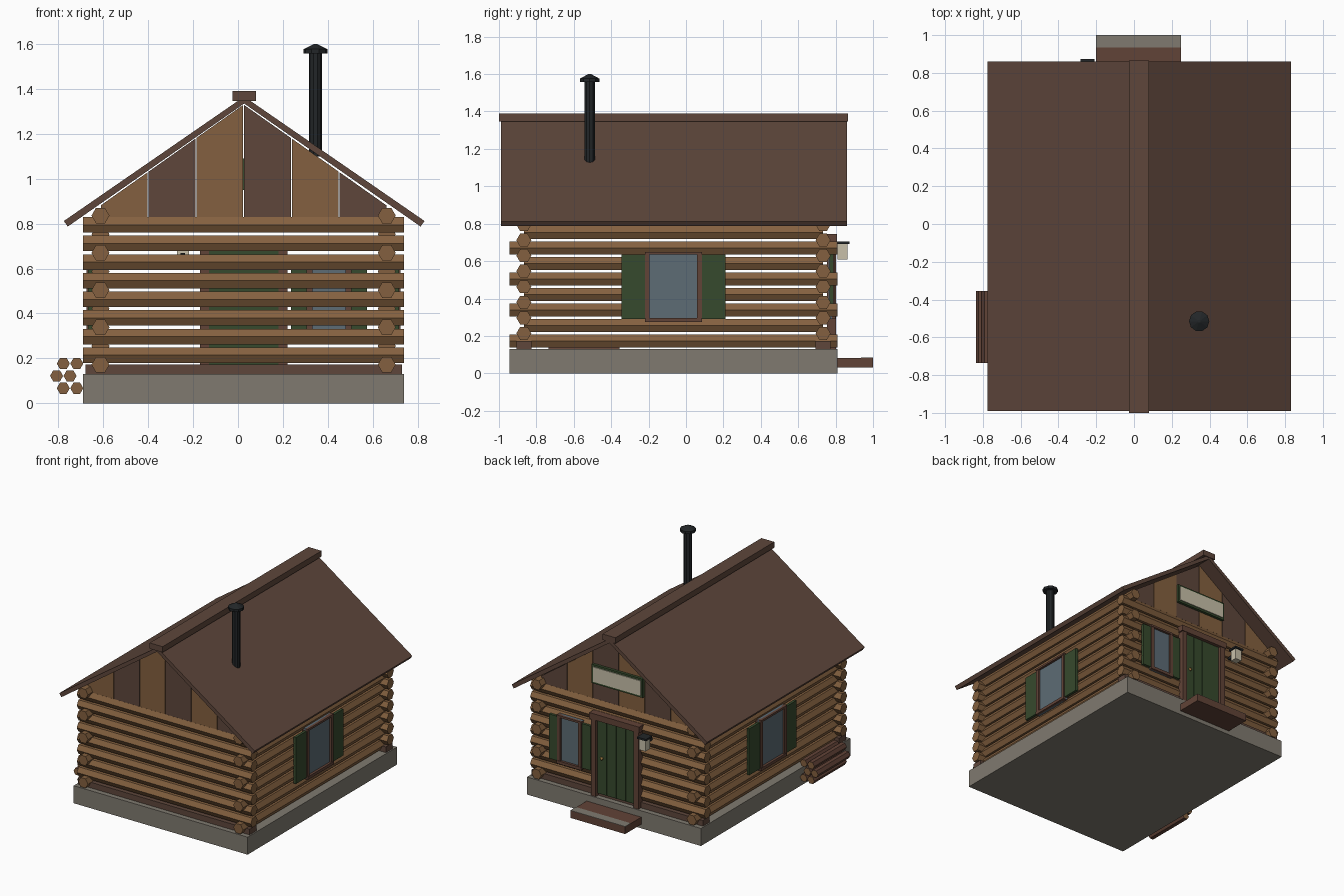
import bpy, bmesh
from math import cos, sin, pi, radians

cube = bpy.data.objects.get("Cube")
if cube:
    bpy.data.objects.remove(cube, do_unlink=True)


def material(name, r, g, b):
    m = bpy.data.materials.new(name)
    m.use_nodes = True
    m.diffuse_color = (r, g, b, 1)
    m.node_tree.nodes["Principled BSDF"].inputs["Base Color"].default_value = (r, g, b, 1)
    return m


LOG = material("log tan", 0.23, 0.118, 0.05)
BROWN = material("dark brown", 0.112, 0.062, 0.044)
TRIM = material("trim brown", 0.12, 0.056, 0.038)
STONE = material("stone grey", 0.215, 0.195, 0.16)
GREEN = material("forest green", 0.037, 0.068, 0.026)
GLASS = material("window blue grey", 0.11, 0.15, 0.178)
BLACK = material("stove black", 0.016, 0.019, 0.021)
CREAM = material("cream", 0.58, 0.53, 0.4)
BRASS = material("brass", 0.4, 0.24, 0.07)

CX, CY = 0.025, -0.067      # centre of the house
WX, WY = 0.6375, 0.80       # wall centre lines
LX, LY = 0.715, 0.877       # log overhang
COURSE = 0.083


def prism(name, pts, axis, lo, hi, *mats):
    """Extrude a 2D outline along an axis."""
    place = {"x": lambda p, t: (t, p[0], p[1]),
             "y": lambda p, t: (p[0], t, p[1]),
             "z": lambda p, t: (p[0], p[1], t)}[axis]
    bm = bmesh.new()
    a = [bm.verts.new(place(p, lo)) for p in pts]
    b = [bm.verts.new(place(p, hi)) for p in pts]
    bm.faces.new(a)
    bm.faces.new(b[::-1])
    for i in range(len(pts)):
        j = (i + 1) % len(pts)
        bm.faces.new((a[i], b[i], b[j], a[j]))
    bmesh.ops.recalc_face_normals(bm, faces=bm.faces[:])
    mesh = bpy.data.meshes.new(name)
    bm.to_mesh(mesh)
    bm.free()
    for m in mats:
        mesh.materials.append(m)
    ob = bpy.data.objects.new(name, mesh)
    bpy.context.collection.objects.link(ob)
    return ob


def box(name, x0, x1, y0, y1, z0, z1, mat):
    return prism(name, [(x0, y0), (x1, y0), (x1, y1), (x0, y1)], "z", z0, z1, mat)


def ring(u, v, r, n=6):
    return [(u + r * cos(2 * pi * i / n), v + r * sin(2 * pi * i / n)) for i in range(n)]


# Foundation and sills
box("foundation", CX - LX, CX + LX, CY - LY, CY + LY, 0, 0.13, STONE)
for s in (-1, 1):
    y = CY + s * WY
    box("sill", CX - 0.705, CX + 0.705, y - 0.04, y + 0.04, 0.13, 0.172, BROWN)

# Log walls: the cross walls sit half a course higher
for s in (-1, 1):
    for i in range(8):
        prism("end_wall_log", ring(CY + s * WY, 0.214 + COURSE * i, 0.04), "x",
              CX - LX, CX + LX, LOG)
    for i in range(9):
        half = LY if i % 2 == 0 else WY
        prism("side_wall_log", ring(CX + s * WX, 0.172 + COURSE * i, 0.04), "y",
              CY - half, CY + half, LOG)

# Gable planks in alternating colours
plank = WX / 3


def gable_z(x):
    return 1.33 - 0.705 * abs(x - CX)


for s in (-1, 1):
    y = CY + s * WY
    for i in range(6):
        x0 = CX - WX + plank * i + 0.002
        x1 = x0 + plank - 0.004
        prism("gable_plank", [(x0, 0.83), (x1, 0.83), (x1, gable_z(x1)), (x0, gable_z(x0))],
              "y", y - 0.02, y + 0.02, BROWN if i % 2 else LOG)

# Roof slabs and ridge cap
RX = 0.0275
for s in (-1, 1):
    prism("roof_slab", [(RX, 1.366), (RX + s * 0.803, 0.812), (RX + s * 0.786, 0.787),
                        (RX, 1.335)], "y", -0.99, 0.86, BROWN)
box("ridge_cap", RX - 0.053, RX + 0.053, -1.0, 0.865, 1.347, 1.39, BROWN)

# Stove pipe with a conical cap
px, py = 0.345, -0.515
prism("stove_pipe", ring(px, py, 0.029, 10), "z", 1.1, 1.56, BLACK)
prism("pipe_cap_rim", ring(px, py, 0.054, 10), "z", 1.557, 1.577, BLACK)
bpy.ops.mesh.primitive_cone_add(vertices=10, radius1=0.054, radius2=0.008, depth=0.024,
                                location=(px, py, 1.588), rotation=(0, 0, radians(18)))
cone = bpy.context.object
cone.name = "pipe_cap"
cone.data.materials.append(BLACK)


def panel(name, wall, u0, u1, z0, z1, d0, d1, mat):
    """Box on a wall; d is the distance outward from the wall centre line."""
    if wall == "back":
        y = CY + WY
        return box(name, u0, u1, y + d0, y + d1, z0, z1, mat)
    s = 1 if wall == "left" else -1
    x = sorted((CX + s * (WX + d0), CX + s * (WX + d1)))
    return box(name, x[0], x[1], u0, u1, z0, z1, mat)


def window(wall, c, half, shutter, z0, z1):
    f = 0.026
    panel("window_glass", wall, c - half, c + half, z0, z1, 0.03, 0.047, GLASS)
    for s in (-1, 1):
        a, b = sorted((c + s * half, c + s * (half - f)))
        panel("window_jamb", wall, a, b, z0, z1, 0.02, 0.062, TRIM)
        a, b = sorted((c + s * half, c + s * (half + shutter)))
        panel("shutter", wall, a, b, z0 + 0.015, z1 - 0.015, 0.035, 0.055, GREEN)
    panel("window_sill", wall, c - half, c + half, z0, z0 + 0.022, 0.02, 0.065, TRIM)
    panel("window_head", wall, c - half, c + half, z1 - 0.015, z1, 0.02, 0.065, TRIM)


window("left", CY, 0.153, 0.125, 0.275, 0.65)
window("right", CY, 0.153, 0.125, 0.275, 0.65)
window("back", 0.405, 0.1, 0.07, 0.29, 0.65)

# Plank door, frame and knob
for i in range(4):
    x = CX - 0.155 + 0.0775 * i
    panel("door_plank", "back", x + 0.002, x + 0.0755, 0.15, 0.70, 0.03, 0.05, GREEN)
panel("door_backing", "back", CX - 0.155, CX + 0.155, 0.15, 0.70, 0.02, 0.04, GREEN)
for s in (-1, 1):
    x = CX + s * 0.175
    panel("door_post", "back", x - 0.02, x + 0.02, 0.13, 0.70, 0.02, 0.07, TRIM)
panel("door_lintel", "back", CX - 0.205, CX + 0.205, 0.70, 0.745, 0.02, 0.075, TRIM)
bpy.ops.mesh.primitive_uv_sphere_add(segments=8, ring_count=6, radius=0.012,
                                     location=(0.14, CY + WY + 0.058, 0.42))
bpy.context.object.name = "door_knob"
bpy.context.object.data.materials.append(BRASS)

# Door step with a stone front edge on top
box("door_step", -0.2, 0.25, 0.81, 1.0, 0.03, 0.083, TRIM)
box("step_edge", -0.2, 0.25, 0.935, 1.0, 0.083, 0.086, STONE)

# Blank sign on the back gable
panel("sign_frame", "back", CX - 0.21, CX + 0.21, 0.95, 1.09, 0.02, 0.04, GREEN)
panel("sign_board", "back", CX - 0.195, CX + 0.195, 0.965, 1.075, 0.035, 0.046, CREAM)

# Wall lantern
box("lantern_body", -0.272, -0.218, 0.81, 0.863, 0.61, 0.692, CREAM)
box("lantern_cap", -0.282, -0.208, 0.80, 0.873, 0.692, 0.706, BLACK)
box("lantern_bracket", -0.255, -0.235, 0.76, 0.81, 0.65, 0.67, BLACK)

# Stacked firewood with pale cut ends
for row in range(3):
    for k in range(2):
        x = -0.718 - 0.06 * k - (0.03 if row == 1 else 0)
        ob = prism("firewood", ring(x, 0.067 + 0.055 * row, 0.029), "y",
                   -0.735, -0.355, TRIM, LOG)
        for face in ob.data.polygons:
            face.material_index = 1 if abs(face.normal.y) > 0.9 else 0
